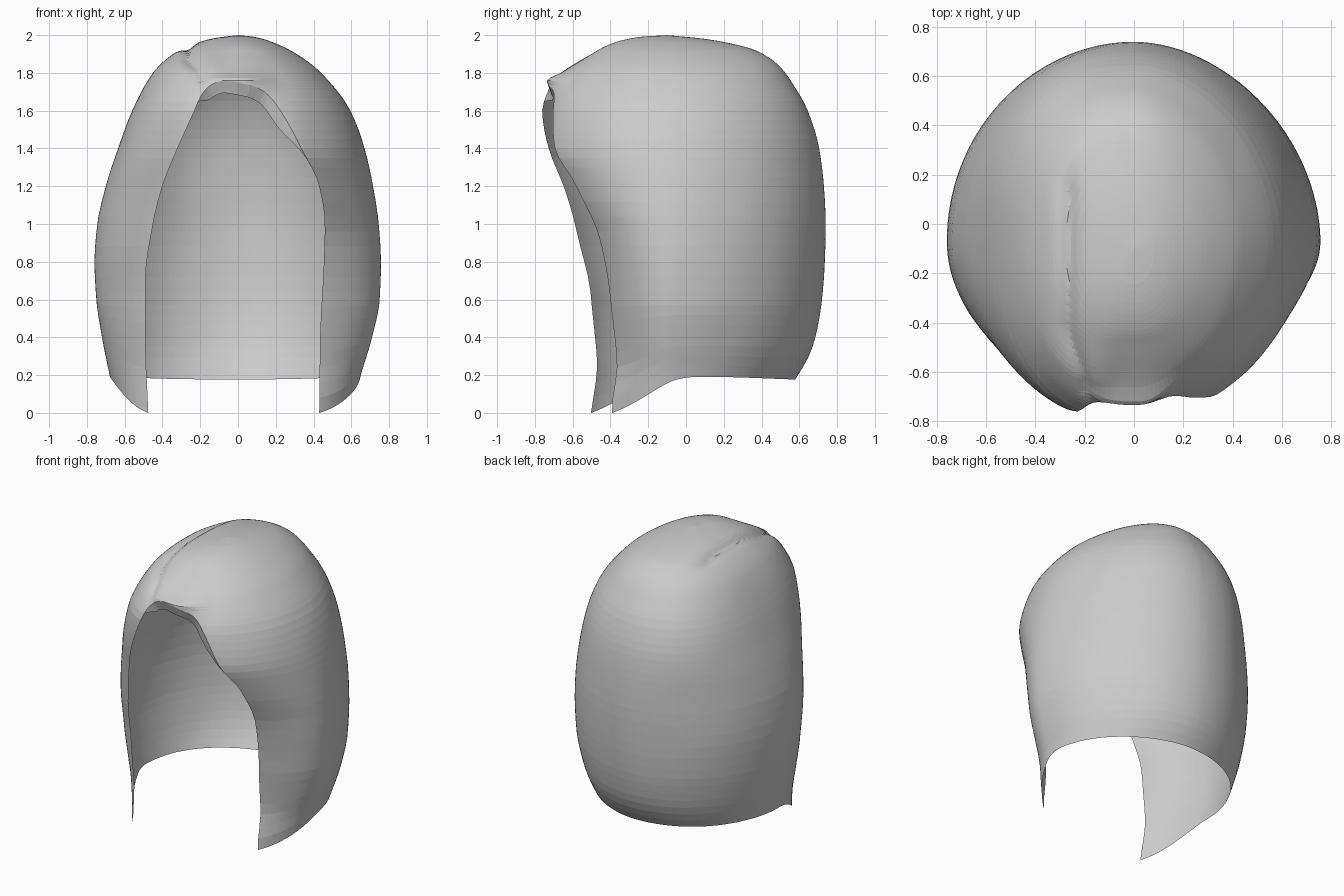
import bpy, bmesh, math

if "Cube" in bpy.data.objects:
    bpy.data.objects.remove(bpy.data.objects["Cube"])

# Profiles as (height, value) pairs
WIDTH_R = [(0, .59), (.1, .625), (.2, .65), (.4, .71), (.6, .75), (.8, .757), (1, .745), (1.2, .715),
           (1.4, .67), (1.6, .595), (1.8, .44), (1.9, .31), (1.96, .19), (1.99, .09), (2, 0)]
WIDTH_L = [(0, .645), (.1, .66), (.2, .68), (.4, .72), (.6, .75), (.8, .76), (1, .745), (1.2, .70),
           (1.4, .635), (1.6, .56), (1.8, .45), (1.9, .345), (1.95, .25), (1.985, .12), (2, 0)]
FRONT_R = [(0, .47), (.3, .385), (.6, .41), (.9, .48), (1.2, .64), (1.4, .72), (1.6, .69), (1.7, .64),
           (1.8, .56), (1.9, .41), (1.95, .31), (1.99, .15), (2, 0)]
FRONT_L = [(0, .64), (.3, .56), (.6, .57), (.9, .63), (1.2, .69), (1.4, .73), (1.6, .74), (1.7, .70),
           (1.8, .62), (1.9, .43), (1.95, .31), (1.99, .15), (2, 0)]
FRONT_MID = [(0, .5), (1.2, .64), (1.4, .66), (1.76, .665), (1.8, .59), (1.9, .41), (1.95, .31),
             (1.99, .15), (2, 0)]
BACK = [(0, .52), (.18, .65), (.3, .72), (.4, .755), (.6, .79), (.8, .805), (1, .81), (1.2, .80), (1.4, .775),
        (1.6, .715), (1.75, .63), (1.85, .56), (1.92, .46), (1.95, .36), (1.98, .2), (2, 0)]
EDGE_R = [(0, .43), (.4, .435), (.8, .455), (1, .46), (1.2, .43), (1.4, .335), (1.6, .225), (1.7, .14),
          (1.74, .05), (1.76, -.08)]
EDGE_L = [(0, -.475), (.4, -.49), (.7, -.49), (1, -.45), (1.2, -.40), (1.4, -.32), (1.6, -.23),
          (1.68, -.195), (1.74, -.14), (1.76, -.08)]
ARCH = 1.76


def curve(table, z):
    """Smooth monotone interpolation of a profile."""
    z = min(max(z, table[0][0]), table[-1][0])
    n = len(table)
    i = next(k for k in range(n - 1) if z <= table[k + 1][0])

    def slope(k):
        return (table[k + 1][1] - table[k][1]) / (table[k + 1][0] - table[k][0])

    def tangent(k):
        if k == 0 or k == n - 1:
            return slope(min(k, n - 2))
        a, b = slope(k - 1), slope(k)
        return 0 if a * b <= 0 else 2 * a * b / (a + b)

    (z0, v0), (z1, v1) = table[i], table[i + 1]
    h = z1 - z0
    t = (z - z0) / h
    return ((2*t**3 - 3*t*t + 1) * v0 + (t**3 - 2*t*t + t) * h * tangent(i)
            + (3*t*t - 2*t**3) * v1 + (t**3 - t*t) * h * tangent(i + 1))


def step(a, b, v):
    t = min(max((v - a) / (b - a), 0), 1)
    return t * t * (3 - 2 * t)


def roundness(s, c, z):
    """Superellipse exponent: the left side is fuller near the top."""
    if s < 0:
        return 2 + .35 * step(1, 1.6, z)
    return 2 if c > 0 else 1.88


def edge_angle(table, z):
    x = curve(table, z)
    z = min(z, ARCH)
    width = curve(WIDTH_R if x > 0 else WIDTH_L, z)
    s = abs(x / width) ** (roundness(x, 1, z) / 2)
    return math.copysign(math.asin(s), x)


def surface(a, z):
    """Point on the hair shell; angle 0 is the front, growing towards +x."""
    s, c = math.sin(a), math.cos(a)
    p = 2 / roundness(s, c, z)
    yc = -.07 - .03 * step(1.75, 2, z)
    xr, yr = abs(s) ** p, abs(c) ** p
    x = math.copysign(xr, s) * curve(WIDTH_R if s > 0 else WIDTH_L, z)
    if c > 0:
        side = curve(FRONT_R if s > 0 else FRONT_L, z)
        mid = min(curve(FRONT_MID, z), side + .1)
        y = yc - yr * (mid + (side - mid) * step(.08, .5, xr))
    else:
        y = yc + yr * curve(BACK, z)
    return x, y, z


def parting(p):
    """Press the parting groove into the top of the shell."""
    x, y, z = p
    line = -.265 + .07 * step(-.4, -.7, y) + .03 * step(.15, .3, y)
    if z > 1.5 and y < .3:
        d = .026 * math.exp(-(abs(x - line) / .035) ** 1.5) * step(.3, .1, y) * step(1.68, 1.8, z)
        front = step(-.4, -.75, y)
        return x, y + d * front, z - d * (1 - .7 * front)
    return p


# Hair shell: rows of points from the hem to the crown
COLS = 160
levels = [i * .08 for i in range(16)] + [1.25 + i * .05 for i in range(9)]
levels += [1.68, 1.7, 1.72, 1.735, 1.75]
levels += [ARCH + (2 - ARCH) * math.sin(i / 28 * math.pi / 2) for i in range(29)]
verts, faces = [], []
for zk in levels:
    a0 = edge_angle(EDGE_R, zk)
    a1 = 2 * math.pi + edge_angle(EDGE_L, zk)
    row = []
    for j in range(COLS + 1):
        a = a0 + (a1 - a0) * j / COLS
        z = zk
        if zk < .6:  # hem is higher at the back than at the front tips
            y0 = surface(a0 if j < COLS / 2 else a1, 0)[1]
            y = surface(a, 0)[1]
            t = min(max((y - y0) / .42, 0), 1)
            rise = .095 * (math.sin(t * math.pi / 2) + step(0, 1, t)) - .015 * step(.1, .55, y)
            z += rise * (1 - zk / .6)
        row.append(parting(surface(a, z)))
    # rolled lip turning inward around the face opening
    lips = []
    for p, start, end in ((row[0], 1.32, 1.6), (row[-1], 1.64, 1.73)):
        w = .065 * step(start, end, zk)
        dx, dz = -.06 - p[0], 1.25 - p[2]
        n = math.hypot(dx, dz)
        lips.append((p[0] + dx / n * w, p[1] + w * .35, p[2] + dz / n * w))
    verts += [lips[0]] + row + [lips[1]]

W = COLS + 3
for i in range(len(levels) - 1):
    for j in range(W - 1):
        if j in (0, W - 2) and levels[i + 1] > ARCH + .0001:
            continue  # the lip stops at the top of the arch
        k = i * W + j
        faces.append((k, k + 1, k + W + 1, k + W))

mesh = bpy.data.meshes.new("hair_shell")
mesh.from_pydata(verts, [], faces)
bm = bmesh.new()
bm.from_mesh(mesh)
bmesh.ops.remove_doubles(bm, verts=bm.verts, dist=.0005)
loose = [v for v in bm.verts if not v.link_faces]
bmesh.ops.delete(bm, geom=loose, context='VERTS')
bmesh.ops.recalc_face_normals(bm, faces=bm.faces)
bm.to_mesh(mesh)
bm.free()

# Single plain grey
grey = bpy.data.materials.new("plain_grey")
grey.diffuse_color = (.6, .6, .6, 1)
grey.use_nodes = True
grey.node_tree.nodes["Principled BSDF"].inputs["Base Color"].default_value = grey.diffuse_color
mesh.materials.append(grey)
hair = bpy.data.objects.new("hair_shell", mesh)
bpy.context.collection.objects.link(hair)
